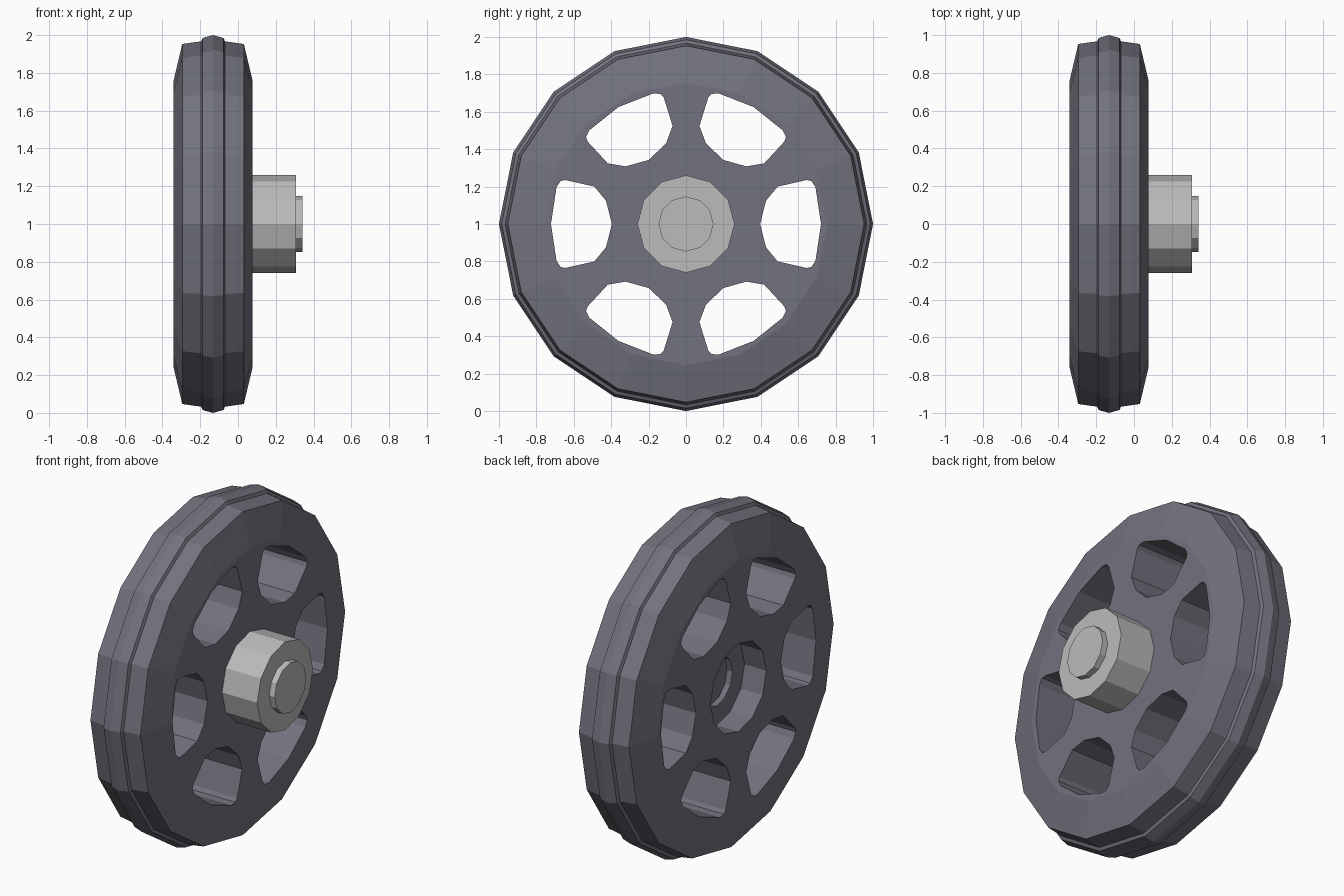
import bpy, bmesh, math
from mathutils import Matrix

if "Cube" in bpy.data.objects:
    bpy.data.objects.remove(bpy.data.objects["Cube"])

CENTRE_Z = 1.0


def finish(name, bm):
    bmesh.ops.recalc_face_normals(bm, faces=bm.faces)
    mesh = bpy.data.meshes.new(name)
    bm.to_mesh(mesh)
    bm.free()
    obj = bpy.data.objects.new(name, mesh)
    bpy.context.collection.objects.link(obj)
    obj.location.z = CENTRE_Z
    return obj


def lathe(name, profile, sides):
    """Revolve (x, radius) points round the x axis and cap both ends."""
    bm = bmesh.new()
    rings = []
    for x, r in profile:
        angles = [math.tau * i / sides for i in range(sides)]
        rings.append([bm.verts.new((x, r * math.cos(a), r * math.sin(a))) for a in angles])
    for a, b in zip(rings, rings[1:]):
        for i in range(sides):
            j = (i + 1) % sides
            bm.faces.new((a[i], a[j], b[j], b[i]))
    bm.faces.new(rings[0])
    bm.faces.new(rings[-1])
    return finish(name, bm)


def cut(target, cutter):
    mod = target.modifiers.new(cutter.name, 'BOOLEAN')
    mod.operation = 'DIFFERENCE'
    mod.solver = 'EXACT'
    mod.object = cutter
    cutter.hide_render = True
    cutter.hide_set(True)


# Tyre and wheel disc: 16 sides, symmetric about its middle plane
mid = -0.132
half = [(0.21, 0.755), (0.163, 0.953), (0.063, 0.967), (0.055, 0.985)]
profile = ([(mid - d, r) for d, r in half] + [(mid, 1.0)]
           + [(mid + d, r) for d, r in reversed(half)])
wheel = lathe("wheel", profile, 16)

# Six window openings between the spokes
outline = [(0.396, 0.0), (0.428, 0.125), (0.49, 0.2), (0.645, 0.235),
           (0.67, 0.23), (0.692, 0.198), (0.722, 0.0)]
outline += [(y, -z) for y, z in reversed(outline[1:-1])]
bm = bmesh.new()
for k in range(6):
    turn = Matrix.Rotation(k * math.pi / 3, 4, 'X')
    face = bm.faces.new([bm.verts.new(turn @ Matrix.Translation((-0.6, y, z)).translation)
                         for y, z in outline])
    new = bmesh.ops.extrude_face_region(bm, geom=[face], use_keep_orig=True)["geom"]
    bmesh.ops.translate(bm, vec=(0.9, 0, 0),
                        verts=[v for v in new if isinstance(v, bmesh.types.BMVert)])
cut(wheel, finish("window_cutter", bm))

# Stepped recess in the back of the wheel
cut(wheel, lathe("recess_cutter", [(-0.6, 0.26), (-0.2, 0.26),
                                   (-0.2, 0.147), (-0.165, 0.147)], 12))

# Hub with axle end
hub = lathe("hub", [(0.05, 0.26), (0.307, 0.26), (0.307, 0.147), (0.342, 0.147)], 12)

# Colours
for obj, colour in ((wheel, (0.17, 0.17, 0.21, 1)), (hub, (0.5, 0.5, 0.5, 1))):
    mat = bpy.data.materials.new(obj.name + "_colour")
    mat.diffuse_color = colour
    mat.use_nodes = True
    mat.node_tree.nodes["Principled BSDF"].inputs["Base Color"].default_value = mat.diffuse_color
    obj.data.materials.append(mat)
